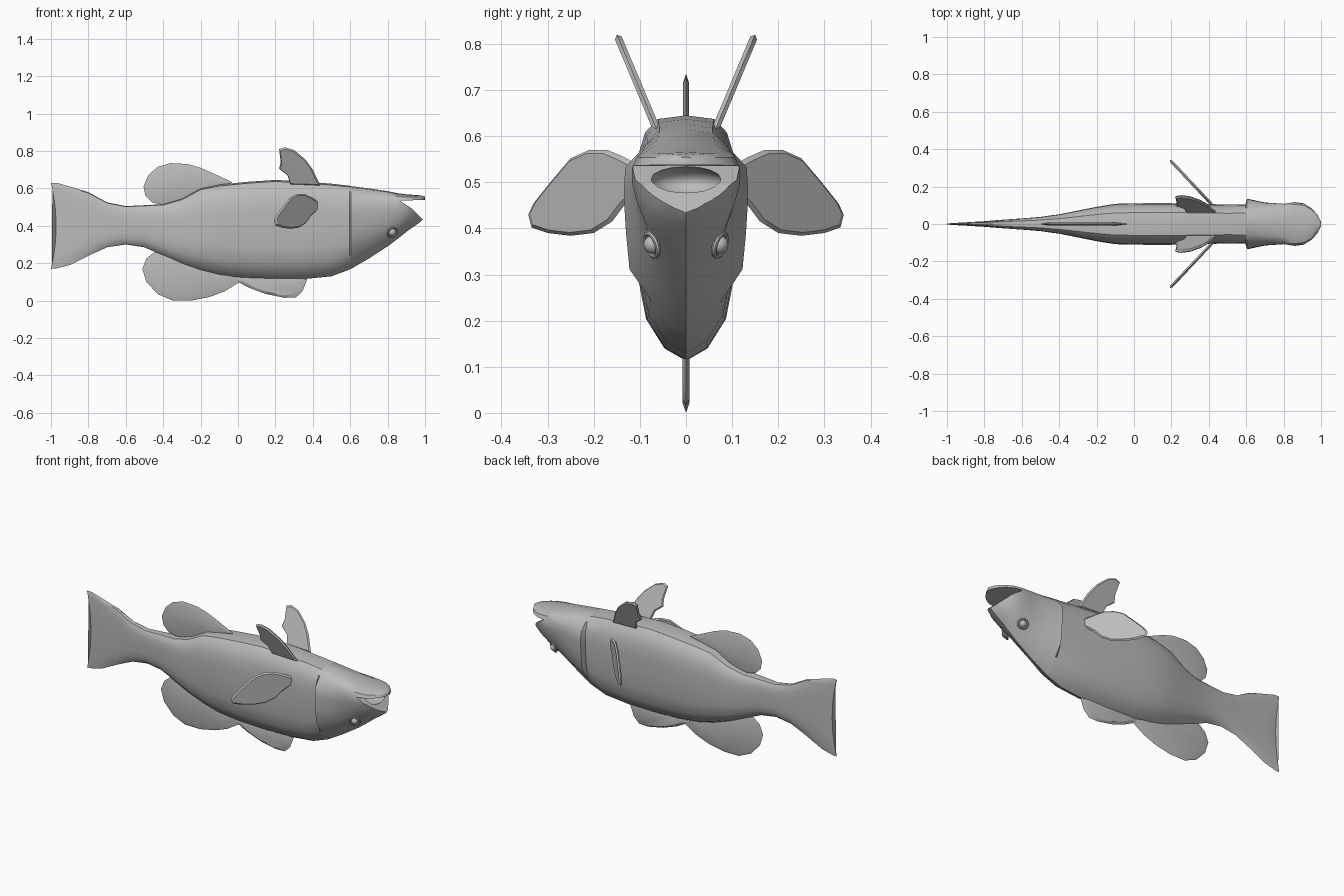
import bpy, bmesh, math
from mathutils import Vector

cube = bpy.data.objects.get("Cube")
if cube:
    bpy.data.objects.remove(cube, do_unlink=True)

grey = bpy.data.materials.new("plain grey")
grey.use_nodes = True
grey.diffuse_color = (0.5, 0.5, 0.5, 1)
grey.node_tree.nodes["Principled BSDF"].inputs["Base Color"].default_value = (0.5, 0.5, 0.5, 1)


def finish(name, bm, angle=35):
    bmesh.ops.recalc_face_normals(bm, faces=bm.faces)
    mesh = bpy.data.meshes.new(name)
    bm.to_mesh(mesh)
    bm.free()
    mesh.materials.append(grey)
    obj = bpy.data.objects.new(name, mesh)
    bpy.context.collection.objects.link(obj)
    shade(obj, angle)
    return obj


def shade(obj, angle):
    bpy.ops.object.select_all(action='DESELECT')
    obj.select_set(True)
    bpy.context.view_layer.objects.active = obj
    bpy.ops.object.shade_smooth_by_angle(angle=math.radians(angle))


# Body stations: x, bottom, top, half width
stations = [
    (-1, .17, .63, .004), (-.97, .172, .63, .005), (-.9, .19, .61, .009),
    (-.8, .24, .58, .015), (-.7, .285, .525, .023), (-.6, .30, .505, .03),
    (-.5, .285, .51, .038), (-.4, .24, .515, .052), (-.3, .195, .545, .072),
    (-.2, .16, .60, .092), (-.1, .135, .62, .108), (.05, .118, .635, .111),
    (.2, .113, .645, .111), (.35, .115, .637, .108), (.5, .13, .625, .104),
    (.595, .165, .614, .104), (.605, .17, .612, .106), (.7, .225, .60, .105),
    (.8, .29, .585, .108), (.86, .335, .573, .117), (.91, .375, .567, .11),
    (.95, .402, .565, .085), (.98, .425, .562, .05), (1, .45, .555, .012),
]
# Cross-section: height fraction, body width, head width
section = [(0, 0, 0), (.05, .42, .2), (.17, .78, .52), (.32, .92, .75),
           (.5, .97, .9), (.68, 1, 1), (.82, .96, 1), (.93, .8, .9),
           (.985, .55, .6), (1, 0, 0)]


def ring(x, low, high, width):
    head = min(1, max(0, (x - .55) / .25))
    right = []
    for u, body_w, head_w in section:
        z = low + (high - low) * u
        y = width * (body_w + (head_w - body_w) * head)
        # Raised gill cover, ending in a step at its rear edge
        if .6 < x < .75 and .29 < z < .55:
            y += .03 * (.75 - x) / .15
        # Concave trailing edge of the tail
        dx = .028 * (1 - (2 * u - 1) ** 2) if x < -.99 else 0
        right.append(Vector((x + dx, y, z)))
    left = [Vector((p.x, -p.y, p.z)) for p in right[-2:0:-1]]
    return right + left


bm = bmesh.new()
loops = [[bm.verts.new(p) for p in ring(*s)] for s in stations]
for a, b in zip(loops, loops[1:]):
    for i in range(len(a)):
        j = (i + 1) % len(a)
        bm.faces.new((a[i], a[j], b[j], b[i]))
bm.faces.new(loops[0])
bm.faces.new(loops[-1])
body = finish("body", bm)


# Open mouth, cut with a wedge and a hollow behind it
def cut(bm):
    cutter = finish("mouth_cutter", bm)
    cutter.hide_render = True
    mod = body.modifiers.new("mouth", 'BOOLEAN')
    mod.object = cutter
    mod.operation = 'DIFFERENCE'
    mod.solver = 'EXACT'
    bpy.context.view_layer.objects.active = body
    bpy.ops.object.modifier_apply(modifier=mod.name)
    bpy.data.objects.remove(cutter, do_unlink=True)


bm = bmesh.new()
wedge = [(.865, .535), (1.1, .54), (1.1, .38), (.99, .432), (.925, .495)]
sides = [[bm.verts.new((x, y, z)) for x, z in wedge] for y in (-.3, .3)]
for s in sides:
    bm.faces.new(s)
for i in range(len(wedge)):
    j = (i + 1) % len(wedge)
    bm.faces.new((sides[0][i], sides[0][j], sides[1][j], sides[1][i]))
cut(bm)

bm = bmesh.new()
bmesh.ops.create_uvsphere(bm, u_segments=20, v_segments=12, radius=1)
for v in bm.verts:
    v.co = Vector((.89 + v.co.x * .07, v.co.y * .08, .5 + v.co.z * .036))
cut(bm)
shade(body, 35)


# Fins: a thin blade with a bevelled rim
def fin(name, outline, place, thick, rim=.92):
    n = len(outline)
    points = [place(a, b) for a, b in outline]
    centre = sum(points, Vector()) / n
    origin = place(0, 0)
    normal = (place(1, 0) - origin).cross(place(0, 1) - origin).normalized()
    bm = bmesh.new()
    edge = [bm.verts.new(p) for p in points]
    for side in (-1, 1):
        inner = [bm.verts.new(centre + (p - centre) * rim + normal * thick * side)
                 for p in points]
        bm.faces.new(inner)
        for i in range(n):
            j = (i + 1) % n
            bm.faces.new((edge[i], edge[j], inner[j], inner[i]))
    return finish(name, bm, 25)


def middle(a, b):
    return Vector((a, 0, b))


fin("upper_rear_fin",
    [(-.03, .632), (-.1, .665), (-.2, .71), (-.27, .73), (-.36, .735),
     (-.43, .715), (-.48, .67), (-.505, .61), (-.495, .56), (-.46, .525),
     (-.35, .50), (-.2, .56)], middle, .007, .8)
fin("lower_rear_fin",
    [(.01, .1), (-.07, .05), (-.15, .02), (-.25, 0), (-.35, 0), (-.43, .035),
     (-.49, .1), (-.512, .17), (-.49, .225), (-.44, .265), (-.3, .25),
     (0, .16)], middle, .008, .8)
fin("lower_front_fin",
    [(-.02, .11), (.06, .068), (.15, .035), (.25, .015), (.31, .017),
     (.345, .05), (.37, .115), (.3, .16), (0, .16)], middle, .008, .8)

for side, label in ((1, "back"), (-1, "front")):
    # Steep pair above the body
    fin("raised_fin_" + label,
        [(.44, .615), (.40, .70), (.36, .755), (.30, .805), (.25, .82),
         (.22, .81), (.228, .74), (.22, .705), (.265, .67), (.28, .62)],
        lambda a, b: Vector((a, side * (.07 + (b - .63) * .42), b)), .008)
    # Broad pair swept back from the flanks
    fin("side_fin_" + label,
        [(.09, .53), (.135, .555), (.17, .57), (.21, .57), (.25, .552),
         (.29, .505), (.33, .455), (.342, .43), (.335, .402), (.30, .39),
         (.25, .384), (.2, .39), (.16, .415), (.13, .455), (.09, .49)],
        lambda a, b: Vector((.42 - (a - .1) * .94, side * a, b)), .008)

    # Eye: a ball in a raised ring
    gaze = Vector((.4, side * .85, -.3)).normalized()
    spot = Vector((.825, side * .072, .365))
    turn = gaze.to_track_quat('Z', 'Y')
    bpy.ops.mesh.primitive_uv_sphere_add(segments=16, ring_count=10, radius=.02,
                                         location=spot)
    ball = bpy.context.object
    ball.name = "eye_" + label
    bpy.ops.mesh.primitive_torus_add(major_segments=18, minor_segments=8,
                                     major_radius=.026, minor_radius=.006,
                                     location=spot + gaze * .002,
                                     rotation=turn.to_euler())
    rim = bpy.context.object
    rim.name = "eye_rim_" + label
    for obj in (ball, rim):
        obj.data.materials.append(grey)
        shade(obj, 40)
